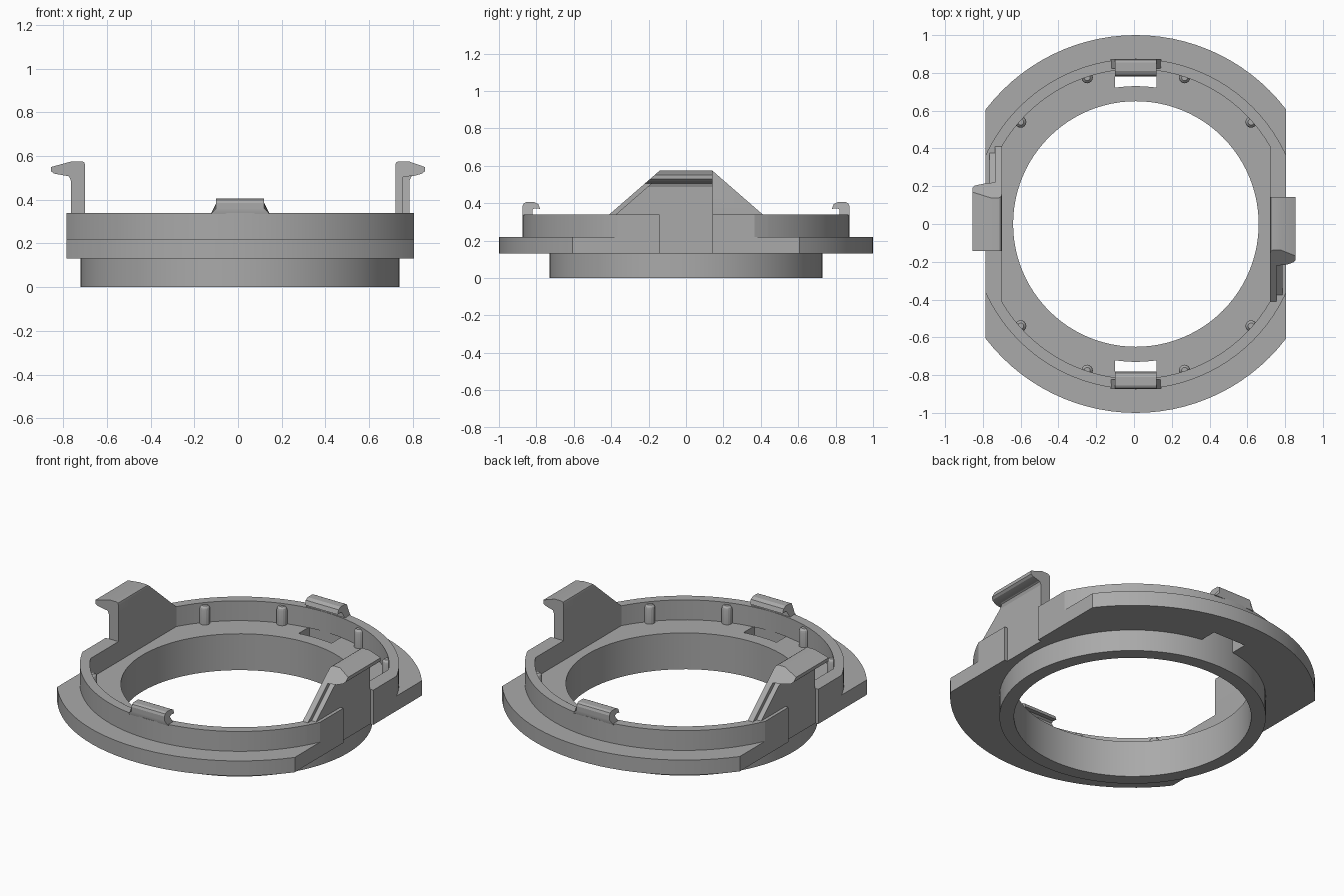
import bpy, bmesh, math

if "Cube" in bpy.data.objects:
    bpy.data.objects.remove(bpy.data.objects["Cube"])

X0 = 0.01  # ring axis
grey = bpy.data.materials.new("grey_plastic")
grey.use_nodes = True
grey.diffuse_color = (0.4, 0.4, 0.4, 1)
grey.node_tree.nodes["Principled BSDF"].inputs["Base Color"].default_value = (0.4, 0.4, 0.4, 1)


def finish(name, bm):
    bmesh.ops.recalc_face_normals(bm, faces=bm.faces)
    mesh = bpy.data.meshes.new(name)
    bm.to_mesh(mesh)
    bm.free()
    mesh.materials.append(grey)
    obj = bpy.data.objects.new(name, mesh)
    bpy.context.collection.objects.link(obj)
    return obj


def smooth(obj):
    bpy.ops.object.select_all(action='DESELECT')
    obj.select_set(True)
    bpy.context.view_layer.objects.active = obj
    bpy.ops.object.shade_smooth_by_angle(angle=math.radians(20))


def ring(name, outer, inner, z0, z1, steps=96):
    """Ring between two circles (radius, half width), each trimmed flat at the sides."""
    angles = {round(2 * math.pi * i / steps, 5) for i in range(steps)}
    for radius, half in (outer, inner):
        if half < radius:
            a = math.acos(half / radius)
            angles |= {a, math.pi - a, math.pi + a, 2 * math.pi - a}
    bm = bmesh.new()
    loops = []
    for (radius, half), z in ((outer, z0), (outer, z1), (inner, z1), (inner, z0)):
        loop = []
        for a in sorted(angles):
            r = min(radius, half / max(abs(math.cos(a)), 1e-6))
            loop.append(bm.verts.new((X0 + r * math.cos(a), r * math.sin(a), z)))
        loops.append(loop)
    n = len(angles)
    for k in range(4):
        p, q = loops[k], loops[(k + 1) % 4]
        for i in range(n):
            j = (i + 1) % n
            bm.faces.new((p[i], p[j], q[j], q[i]))
    return finish(name, bm)


def prism(name, profile, start, end, place):
    """Extrude a (u, z) profile; the end positions may depend on height."""
    bm = bmesh.new()
    a = [bm.verts.new(place(u, start(z), z)) for u, z in profile]
    b = [bm.verts.new(place(u, end(z), z)) for u, z in profile]
    bm.faces.new(a)
    bm.faces.new(b)
    n = len(profile)
    for i in range(n):
        j = (i + 1) % n
        bm.faces.new((a[i], a[j], b[j], b[i]))
    obj = finish(name, bm)
    smooth(obj)
    return obj


def cut_box(obj, lo, hi):
    bm = bmesh.new()
    bmesh.ops.create_cube(bm, size=1)
    for v in bm.verts:
        v.co = [(l + h) / 2 + c * (h - l) for c, l, h in zip(v.co, lo, hi)]
    cutter = finish("cutter", bm)
    cutter.hide_render = True
    mod = obj.modifiers.new("cut", 'BOOLEAN')
    mod.operation, mod.solver, mod.object = 'DIFFERENCE', 'EXACT', cutter
    bpy.context.view_layer.objects.active = obj
    bpy.ops.object.modifier_apply(modifier=mod.name)
    bpy.data.objects.remove(cutter)


# Main rings
lower_ring = ring("lower_ring", (0.73, 2), (0.65, 2), 0, 0.22)
flange = ring("flange", (1.0, 0.795), (0.73, 2), 0.13, 0.22)
wall = ring("upper_wall", (0.875, 0.795), (0.82, 0.71), 0.22, 0.34)

# Side recesses and the slots below the small catches
for s in (-1, 1):
    x0, x1 = sorted((X0 + s * 0.775, X0 + s * 0.9))
    for part in (flange, wall):
        cut_box(part, (x0, -0.143, 0.05), (x1, 0.143, 0.5))
    y0, y1 = sorted((s * 0.70, s * 0.825))
    cut_box(flange, (X0 - 0.11, y0, 0.05), (X0 + 0.11, y1, 0.3))
for part in (lower_ring, flange, wall):
    smooth(part)


# Tall side clips, turned half a circle from each other
def slope(z):
    return -0.14 - (0.575 - z) * 1.15


for s, side, tip in ((1, "left", 0.845), (-1, "right", 0.865)):
    def place(u, v, z, s=s):
        return (X0 + s * u, s * v, z)

    clip = [(0.71, 0.335), (0.71, 0.56), (0.714, 0.571), (0.724, 0.576), (0.77, 0.576),
            (tip, 0.55), (tip, 0.53), (tip - 0.012, 0.52), (0.80, 0.51), (0.745, 0.505),
            (0.745, 0.335)]
    prism(side + "_clip", clip, slope, lambda z: 0.142, place)
    plate = [(0.745, 0.335), (0.745, 0.512), (0.795, 0.512), (0.782, 0.505),
             (0.775, 0.488), (0.775, 0.335)]
    prism(side + "_clip_plate", plate, lambda z: slope(z) + 0.035, lambda z: 0.142, place)

# Small catches at front and back, flared at the foot
catch = [(0.872, 0.335), (0.874, 0.345), (0.874, 0.36), (0.874, 0.385), (0.868, 0.399),
         (0.855, 0.406), (0.81, 0.406), (0.79, 0.395), (0.78, 0.37), (0.81, 0.373),
         (0.822, 0.365), (0.822, 0.345), (0.822, 0.335)]


def flare(z):
    return 0.11 + max(0, 0.36 - z)


for s, side in ((-1, "front"), (1, "back")):
    prism(side + "_catch", catch, lambda z: -flare(z), flare,
          lambda u, v, z, s=s: (X0 + v, s * u, z))

# Round-topped posts against the inner wall
dome = [(0.03, 0.22), (0.03, 0.305), (0.026, 0.318), (0.016, 0.328)]
for sx in (-1, 1):
    for sy in (-1, 1):
        for px, py in ((0.258, 0.775), (0.61, 0.54)):
            bm = bmesh.new()
            loops = [[bm.verts.new((X0 + sx * px + r * math.cos(i * math.pi / 8),
                                    sy * py + r * math.sin(i * math.pi / 8), z))
                      for i in range(16)] for r, z in dome]
            for p, q in zip(loops, loops[1:]):
                for i in range(16):
                    j = (i + 1) % 16
                    bm.faces.new((p[i], p[j], q[j], q[i]))
            bm.faces.new(loops[0])
            bm.faces.new(loops[-1])
            smooth(finish("post", bm))
